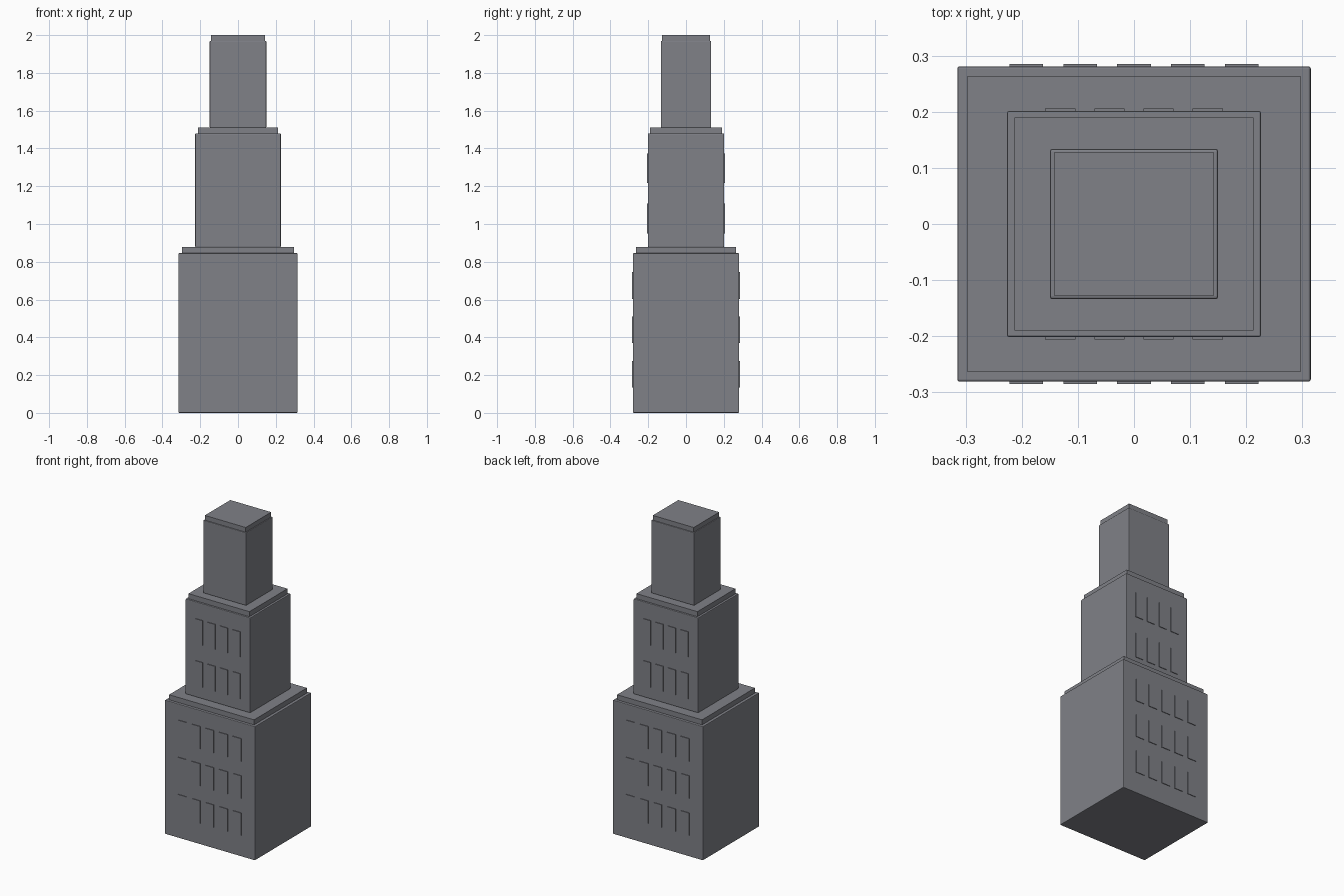
import bpy, bmesh
from mathutils import Matrix, Vector

if "Cube" in bpy.data.objects:
    bpy.data.objects.remove(bpy.data.objects["Cube"])

grey = bpy.data.materials.new("concrete grey")
grey.diffuse_color = (0.215, 0.22, 0.245, 1)
grey.use_nodes = True
grey.node_tree.nodes["Principled BSDF"].inputs["Base Color"].default_value = grey.diffuse_color


def add_box(bm, x, y, z0, z1, hx, hy):
    """Box centred on x, y with half sizes hx, hy, between z0 and z1."""
    m = Matrix.Translation((x, y, (z0 + z1) / 2)) @ Matrix.Diagonal((2 * hx, 2 * hy, z1 - z0, 1))
    bmesh.ops.create_cube(bm, size=1, matrix=m)


def finish(bm, name, bevel=0):
    mesh = bpy.data.meshes.new(name)
    bm.to_mesh(mesh)
    bm.free()
    mesh.materials.append(grey)
    ob = bpy.data.objects.new(name, mesh)
    bpy.context.collection.objects.link(ob)
    if bevel:
        mod = ob.modifiers.new("soft edges", "BEVEL")
        mod.width = bevel
        mod.segments = 2
    return ob


def box(name, z0, z1, hx, hy, bevel=0):
    bm = bmesh.new()
    add_box(bm, 0, 0, z0, z1, hx, hy)
    return finish(bm, name, bevel)


def windows(name, columns, pitch, width, rows, height, hy):
    """Thin window plates on the front and back of one tier."""
    bm = bmesh.new()
    for side in (-1, 1):
        for i in range(columns):
            x = (i - (columns - 1) / 2) * pitch
            for z in rows:
                add_box(bm, x, side * hy, z - height / 2, z + height / 2, width / 2, 0.004)
    finish(bm, name)


# Three stepped tiers, each with a slightly smaller roof slab
tiers = [("lower", 0.0, 0.846, 0.315, 0.281, 0.297, 0.264),
         ("middle", 0.878, 1.479, 0.2265, 0.2015, 0.213, 0.190),
         ("upper", 1.510, 1.970, 0.150, 0.1335, 0.143, 0.127)]
for name, z0, z1, hx, hy, cx, cy in tiers:
    box(name + "_tier", z0, z1, hx, hy, 0.004)
    box(name + "_roof_slab", z1, z1 + (0.03 if name == "upper" else 0.032), cx, cy)

# Window grids on the two lower tiers
windows("lower_windows", 5, 0.096, 0.06, (0.205, 0.44, 0.675), 0.142, 0.281)
windows("middle_windows", 4, 0.0875, 0.054, (1.03, 1.295), 0.158, 0.2015)
